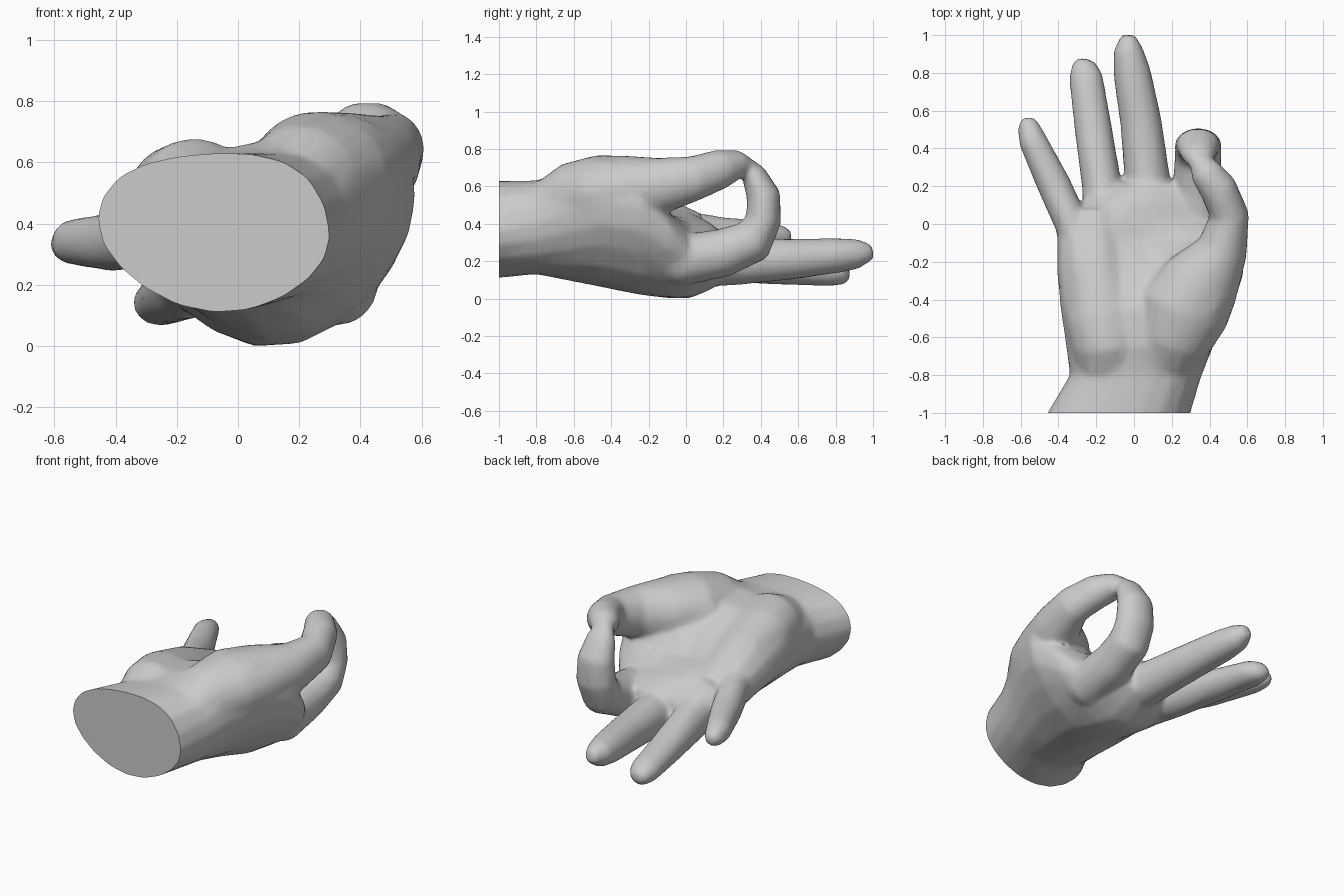
import bpy, bmesh, math
from mathutils import Vector

cube = bpy.data.objects.get("Cube")
if cube:
    bpy.data.objects.remove(cube)

SIDES = 20
ANGLES = [2 * math.pi * i / SIDES for i in range(SIDES)]
bm = bmesh.new()


def loft(rings):
    """Skin a list of rings into a closed solid."""
    loops = [[bm.verts.new(p) for p in ring] for ring in rings]
    for a, b in zip(loops, loops[1:]):
        for i in range(SIDES):
            j = (i + 1) % SIDES
            bm.faces.new((a[i], a[j], b[j], b[i]))
    bm.faces.new(loops[0][::-1])
    bm.faces.new(loops[-1])


def across(u, left, middle, right):
    """Height across the palm, from three values at u = 0.2, 0.5, 0.8."""
    w = max(-1.3, min(1.3, (u - 0.5) / 0.3))
    return middle + (right - left) / 2 * w + ((left + right) / 2 - middle) * w * w


def palm_ring(y, xl, xr, zl, zr, top, bottom):
    ring = []
    for a in ANGLES:
        u = 0.5 + 0.5 * math.cos(a)
        edge = zl + (zr - zl) * u
        goal = across(u, *(top if math.sin(a) >= 0 else bottom))
        ring.append((xl + (xr - xl) * u, y, edge + (goal - edge) * abs(math.sin(a))))
    return ring


def finger(points):
    """Tube through (x, y, z, half width, half thickness)."""
    centres = [Vector(p[:3]) for p in points]
    rings = []
    for i, p in enumerate(points):
        t = (centres[min(i + 1, len(points) - 1)] - centres[max(i - 1, 0)]).normalized()
        side = Vector((1, 0, 0))
        side = (side - t * side.dot(t)).normalized()
        up = side.cross(t)
        rings.append([centres[i] + side * p[3] * math.cos(a) + up * p[4] * math.sin(a)
                      for a in ANGLES])
    loft(rings)


# Wrist and palm: y, left, right, edge heights, palm side, back of hand
loft([palm_ring(*s) for s in (
    (-1.1, -.50, .28, .42, .36, (.64, .63, .66), (.14, .11, .11)),
    (-1.0, -.46, .30, .42, .36, (.64, .63, .66), (.14, .11, .11)),
    (-.8, -.34, .36, .40, .40, (.65, .63, .67), (.12, .13, .12)),
    (-.65, -.36, .42, .42, .46, (.66, .66, .77), (.11, .10, .11)),
    (-.45, -.39, .52, .42, .52, (.66, .66, .82), (.10, .06, .10)),
    (-.25, -.41, .585, .39, .50, (.61, .56, .73), (.11, .02, .05)),
    (-.08, -.41, .53, .36, .36, (.55, .45, .47), (.10, .00, .01)),
    (.02, -.36, .46, .33, .25, (.51, .43, .39), (.10, .00, .02)),
    (.12, -.28, .43, .28, .23, (.44, .40, .36), (.10, .04, .07)),
    (.22, -.1, .32, .24, .22, (.34, .34, .33), (.13, .10, .13)))])

# Heel of the palm
finger([(-.14, -.86, .47, .08, .06), (-.14, -.78, .49, .15, .13), (-.14, -.66, .5, .19, .18),
        (-.17, -.5, .5, .19, .165), (-.2, -.25, .44, .16, .15), (-.2, .05, .34, .11, .12)])
# Middle finger
finger([(.06, 0, .2, .12, .14), (.07, .25, .2, .12, .13), (.035, .55, .21, .11, .11),
        (-.01, .8, .23, .1, .095), (-.03, .92, .24, .08, .08), (-.03, 1.0, .25, .04, .04)])
# Ring finger
finger([(-.15, -.05, .27, .12, .15), (-.17, .2, .21, .105, .125), (-.215, .5, .17, .1, .095),
        (-.255, .78, .14, .09, .075), (-.265, .85, .13, .065, .055), (-.26, .875, .13, .04, .03)])
# Little finger
finger([(-.27, -.2, .36, .1, .13), (-.33, 0, .36, .09, .11), (-.42, .2, .34, .09, .095),
        (-.54, .45, .34, .075, .075), (-.56, .53, .33, .055, .055), (-.56, .565, .33, .03, .03)])
# Index finger, curled up to the thumb
finger([(.26, -.35, .28, .1, .1), (.33, -.02, .205, .13, .14), (.33, .2, .245, .125, .13),
        (.34, .36, .31, .125, .12), (.34, .415, .42, .125, .095), (.34, .415, .55, .115, .092),
        (.34, .36, .67, .09, .065), (.34, .31, .74, .04, .03)])
# Thumb and its broad mound
finger([(.14, -.88, .47, .08, .06), (.17, -.76, .5, .14, .13), (.21, -.62, .53, .2, .195),
        (.27, -.45, .57, .24, .2), (.36, -.3, .585, .21, .18), (.47, -.13, .605, .135, .15),
        (.505, .05, .645, .105, .12), (.445, .19, .695, .1, .105),
        (.375, .28, .72, .085, .075), (.34, .33, .72, .05, .04)])

bmesh.ops.recalc_face_normals(bm, faces=bm.faces)
mesh = bpy.data.meshes.new("hand")
bm.to_mesh(mesh)
bm.free()
hand = bpy.data.objects.new("hand", mesh)
bpy.context.collection.objects.link(hand)

# Fuse the parts into one skin
fuse = hand.modifiers.new("fuse", 'REMESH')
fuse.mode = 'VOXEL'
fuse.voxel_size = 0.013
soften = hand.modifiers.new("soften", 'SMOOTH')
soften.factor = 0.5
soften.iterations = 18
thin = hand.modifiers.new("thin", 'DECIMATE')
thin.ratio = 0.1
bpy.ops.object.select_all(action='DESELECT')
hand.select_set(True)
bpy.context.view_layer.objects.active = hand
for name in ("fuse", "soften", "thin"):
    bpy.ops.object.modifier_apply(modifier=name)

# Flat cut through the wrist
bm = bmesh.new()
bm.from_mesh(hand.data)
bmesh.ops.bisect_plane(bm, geom=bm.verts[:] + bm.edges[:] + bm.faces[:],
                       plane_co=(0, -1, 0), plane_no=(0, -1, 0), clear_outer=True)
bmesh.ops.holes_fill(bm, edges=[e for e in bm.edges if e.is_boundary], sides=0)
bmesh.ops.recalc_face_normals(bm, faces=bm.faces)
bm.to_mesh(hand.data)
bm.free()
bpy.ops.object.shade_smooth_by_angle(angle=math.radians(45))

# Plain grey
grey = bpy.data.materials.new("plain grey")
grey.use_nodes = True
colour = (.6, .6, .6, 1)
grey.diffuse_color = colour
grey.node_tree.nodes["Principled BSDF"].inputs["Base Color"].default_value = colour
hand.data.materials.clear()
hand.data.materials.append(grey)
